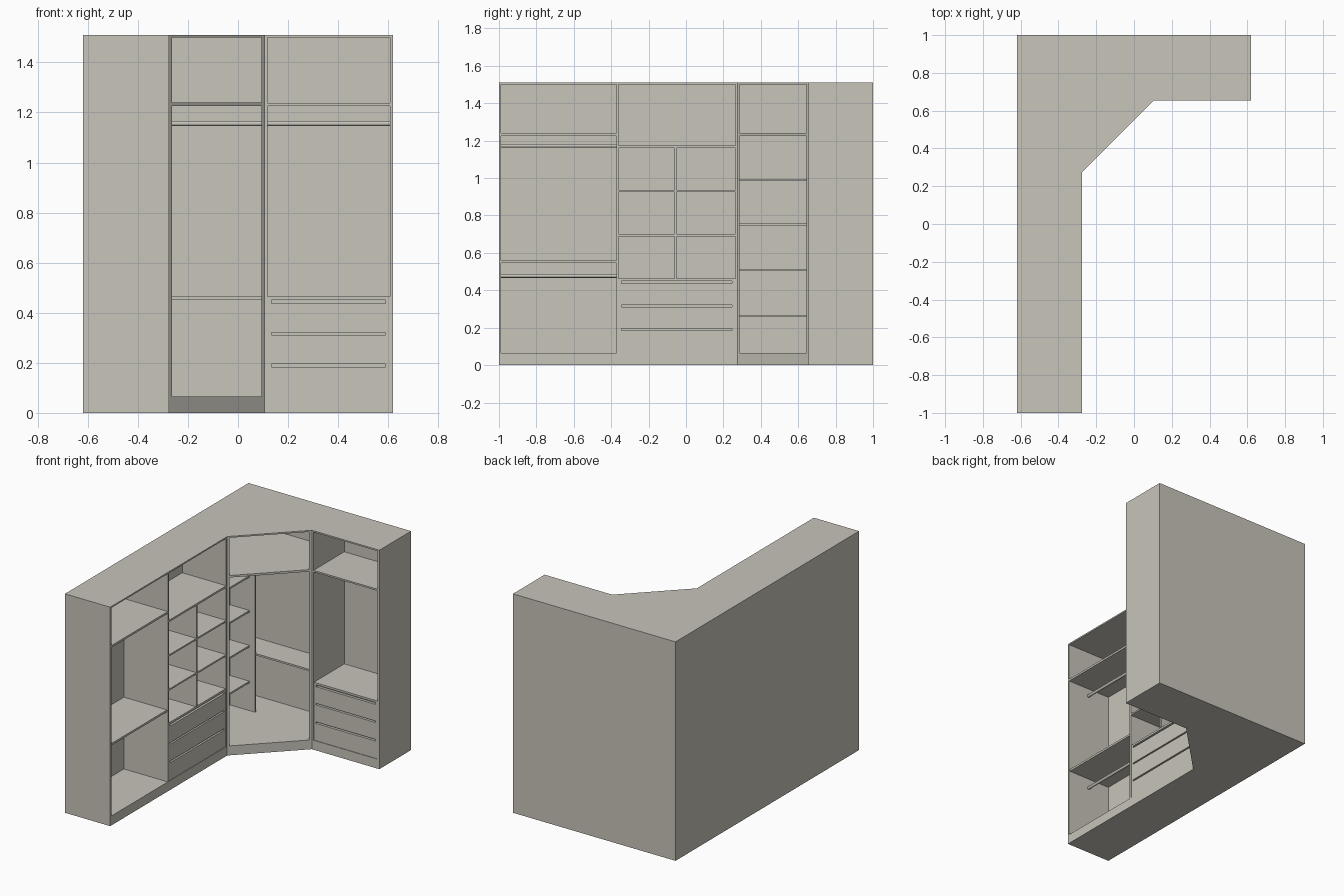
import bpy, bmesh, math

if "Cube" in bpy.data.objects:
    bpy.data.objects.remove(bpy.data.objects["Cube"])

mat = bpy.data.materials.new("warm light grey")
mat.diffuse_color = (0.58, 0.555, 0.495, 1)
mat.use_nodes = True
mat.node_tree.nodes["Principled BSDF"].inputs["Base Color"].default_value = mat.diffuse_color


def finish(name, bm):
    bmesh.ops.recalc_face_normals(bm, faces=bm.faces[:])
    me = bpy.data.meshes.new(name)
    bm.to_mesh(me)
    bm.free()
    me.materials.append(mat)
    ob = bpy.data.objects.new(name, me)
    bpy.context.collection.objects.link(ob)
    return ob


def prism(name, pts, z0, z1):
    bm = bmesh.new()
    f = bm.faces.new([bm.verts.new((x, y, z0)) for x, y in pts])
    r = bmesh.ops.extrude_face_region(bm, geom=[f])
    up = [v for v in r["geom"] if isinstance(v, bmesh.types.BMVert)]
    bmesh.ops.translate(bm, verts=up, vec=(0, 0, z1 - z0))
    return finish(name, bm)


def add_box(bm, a, b):
    c = [(a[i] + b[i]) / 2 for i in range(3)]
    s = [abs(a[i] - b[i]) for i in range(3)]
    for v in bmesh.ops.create_cube(bm, size=1)["verts"]:
        v.co = [c[i] + v.co[i] * s[i] for i in range(3)]


def box(name, x0, x1, y0, y1, z0, z1):
    bm = bmesh.new()
    add_box(bm, (x0, y0, z0), (x1, y1, z1))
    return finish(name, bm)


def rail(name, a, b, r=0.01):
    horizontal_x = abs(a[0] - b[0]) > 0.01
    bpy.ops.mesh.primitive_cylinder_add(
        vertices=20, radius=r, depth=math.dist(a, b),
        location=[(p + q) / 2 for p, q in zip(a, b)],
        rotation=(0, math.pi / 2, 0) if horizontal_x else (math.pi / 2, 0, 0))
    ob = bpy.context.object
    ob.name = name
    ob.data.materials.append(mat)
    bpy.ops.object.shade_smooth_by_angle()


def drawers(name, u0, u1, place):
    """Drawer block with three finger slots; place(u, depth, z) maps to the world."""
    bm = bmesh.new()
    base, top, front, inner, back = 0.065, 0.464, 0.004, 0.022, 0.335
    part = lambda a, b: add_box(bm, place(*a), place(*b))
    part((u0, inner, base), (u1, back, top))
    z = base
    for s0, s1 in ((0.184, 0.195), (0.312, 0.322), (0.437, 0.45)):
        part((u0, front, z), (u1, inner, s0))
        for a, b in ((u0, u0 + 0.016), (u1 - 0.018, u1)):
            part((a, front, s0), (b, inner, s1))
        z = s1
    part((u0, front, z), (u1, inner, top))
    finish(name, bm)


# main dimensions
X, Y, H = 0.62, 1.0, 1.51
FX, FY = -0.275, 0.655       # front planes of the two wings
CY, CX = 0.275, 0.105        # ends of the diagonal
Z0, Z1 = 0.065, 1.5          # inside bottom and top
B = 0.01                     # back thickness
XB, YB = -X + B, Y - B

# plinth and top follow the L outline
outline = [(-X, -Y), (FX, -Y), (FX, CY), (CX, FY), (X, FY), (X, Y), (-X, Y)]
prism("plinth", outline, 0, Z0)
prism("top_panel", outline, Z1, H)

# backs
box("back_panel_left_wing", -X, XB, -Y, Y, Z0, Z1)
box("back_panel_rear", XB, X, YB, Y, Z0, Z1)

# upright panels
box("end_panel_left_wing", XB, FX, -Y, -0.988, Z0, Z1)
box("divider_left_wing", XB, FX, -0.372, -0.36, Z0, Z1)
prism("corner_panel_left", [(XB, 0.264), (FX, 0.264), (FX, CY), (FX + 0.011, CY + 0.011),
                            (XB, CY + 0.011)], Z0, Z1)
prism("corner_panel_right", [(CX - 0.012, FY - 0.012), (CX, FY), (0.118, FY), (0.118, YB),
                             (CX - 0.012, YB)], Z0, Z1)
box("end_panel_right_wing", 0.607, X, FY, YB, Z0, Z1)

# hanging bay of the left wing
box("upper_shelf_hanging_bay", XB, FX, -0.988, -0.372, 1.226, 1.24)
box("middle_shelf_hanging_bay", XB, FX - 0.006, -0.988, -0.372, 0.546, 0.56)
for i, z in enumerate((1.173, 0.477)):
    rail(f"hanging_rail_left_{i + 1}", (-0.44, -0.988, z), (-0.44, -0.372, z))

# shelf and drawer bay of the left wing
box("upper_shelf_drawer_bay", XB, FX, -0.36, 0.264, 1.162, 1.175)
for i, z in enumerate((0.925, 0.689)):
    box(f"cubby_shelf_{i + 1}", XB, FX, -0.36, 0.264, z, z + 0.011)
for i, (a, b) in enumerate(((0.464, 0.689), (0.70, 0.925), (0.936, 1.162))):
    box(f"cubby_divider_{i + 1}", XB, FX, -0.061, -0.05, a, b)
drawers("drawers_left_wing", -0.36, 0.264, lambda u, d, z: (FX - d, u, z))

# corner unit: diagonal top shelf, shallow side tower and rear shelf
prism("corner_upper_shelf", [(XB, CY + 0.011), (FX + 0.011, CY + 0.011), (CX - 0.012, FY - 0.012),
                             (CX - 0.012, YB), (XB, YB)], 1.226, 1.24)
box("tower_panel", XB, -0.42, 0.784, 0.796, Z0, 1.226)
for i, z in enumerate((0.256, 0.503, 0.744, 0.984)):
    box(f"tower_shelf_{i + 1}", XB, -0.462, CY + 0.011, 0.784, z, z + 0.012)
box("corner_rear_shelf", XB, CX - 0.012, 0.796, YB, 0.453, 0.465)
rail("hanging_rail_corner", (XB, 0.86, 1.156), (CX - 0.012, 0.86, 1.156))

# right wing
box("upper_shelf_right_wing", 0.118, 0.607, FY, YB, 1.226, 1.237)
rail("hanging_rail_right", (0.118, 0.83, 1.156), (0.607, 0.83, 1.156))
drawers("drawers_right_wing", 0.118, 0.607, lambda u, d, z: (u, FY + d, z))
